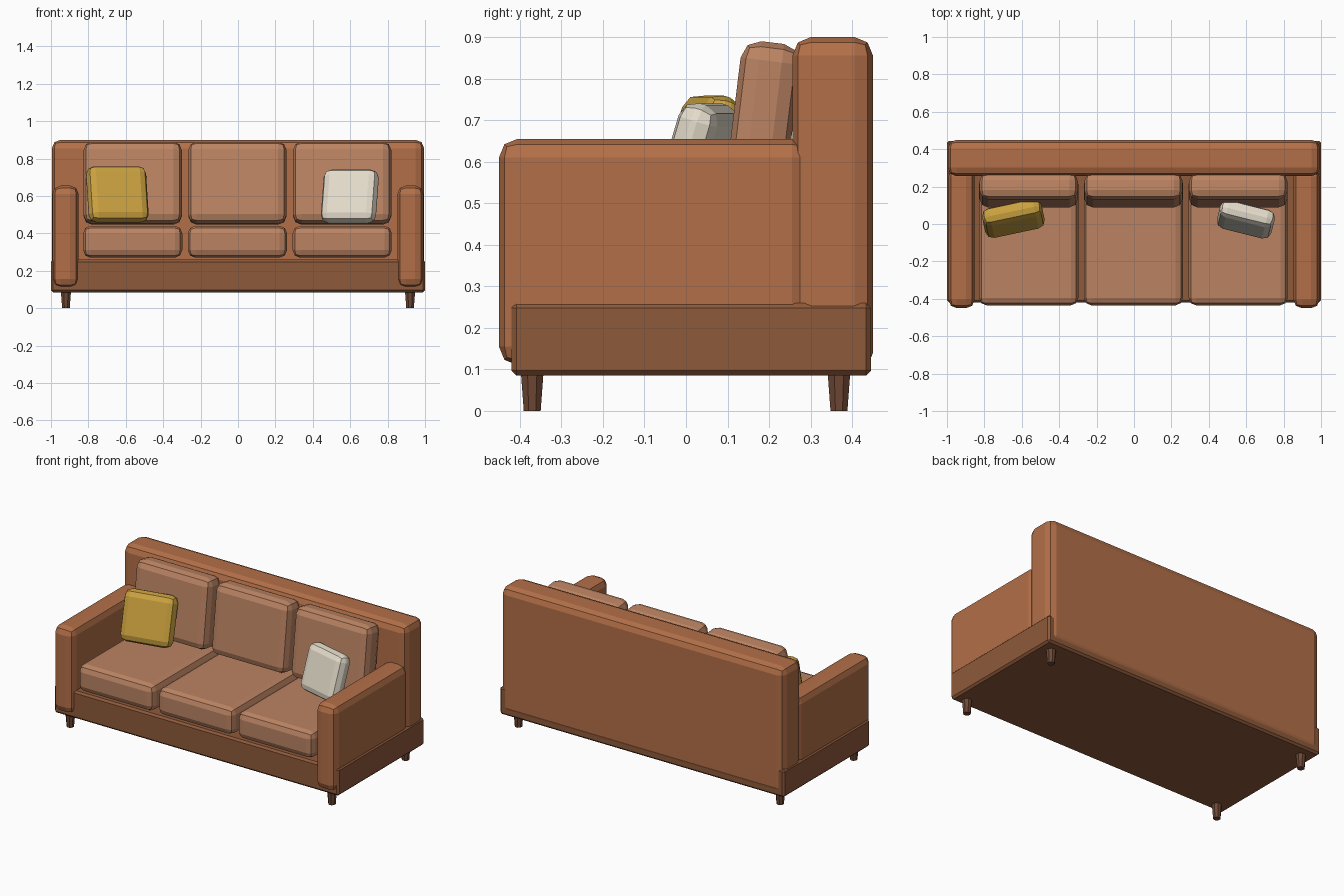
import bpy, bmesh
from math import radians, pi
from mathutils import Matrix

if "Cube" in bpy.data.objects:
    bpy.data.objects.remove(bpy.data.objects["Cube"])


def material(name, rgb):
    m = bpy.data.materials.new(name)
    m.diffuse_color = (*rgb, 1)
    m.use_nodes = True
    m.node_tree.nodes["Principled BSDF"].inputs["Base Color"].default_value = m.diffuse_color
    return m


LEATHER = material("leather", (0.45, 0.16, 0.065))
FRAME = material("dark_leather", (0.27, 0.10, 0.042))
CUSHION = material("cushion_leather", (0.50, 0.23, 0.125))
WOOD = material("wood", (0.16, 0.065, 0.035))
MUSTARD = material("mustard", (0.60, 0.36, 0.05))
CREAM = material("cream", (0.78, 0.72, 0.60))


def finish(bm, name, mat, loc, rot=(0, 0, 0)):
    me = bpy.data.meshes.new(name)
    bm.to_mesh(me)
    bm.free()
    ob = bpy.data.objects.new(name, me)
    bpy.context.collection.objects.link(ob)
    me.materials.append(mat)
    ob.location = loc
    ob.rotation_euler = [radians(a) for a in rot]
    return ob


def soft_box(name, mat, loc, size, bevel, segments=2, rot=(0, 0, 0)):
    bm = bmesh.new()
    bmesh.ops.create_cube(bm, size=1)
    bmesh.ops.scale(bm, vec=size, verts=bm.verts)
    bmesh.ops.bevel(bm, geom=bm.edges[:], offset=bevel, segments=segments,
                    profile=0.5, affect='EDGES')
    return finish(bm, name, mat, loc, rot)


# Base plinth and backrest
soft_box("base", FRAME, (0, 0.0125, 0.1725), (2.0, 0.865, 0.175), 0.012, 1)
soft_box("backrest", LEATHER, (0, 0.353, 0.4975), (1.99, 0.194, 0.805), 0.045)

# Arms and legs
for sx, side in ((-1, "left"), (1, "right")):
    soft_box(side + "_arm", LEATHER, (sx * 0.922, -0.075, 0.3825),
             (0.14, 0.75, 0.545), 0.045)
    for y, end in ((-0.37, "front"), (0.368, "back")):
        bm = bmesh.new()
        bmesh.ops.create_cone(bm, cap_ends=True, segments=8, radius1=0.022,
                              radius2=0.03, depth=0.1,
                              matrix=Matrix.Rotation(pi / 8, 4, 'Z'))
        finish(bm, f"{side}_{end}_leg", WOOD, (sx * 0.92, y, 0.05))

# Seat and back cushions
for i, x in enumerate((-0.563, -0.003, 0.557)):
    soft_box(f"seat_cushion_{i + 1}", CUSHION, (x, -0.09, 0.355),
             (0.53, 0.69, 0.17), 0.04)
    soft_box(f"back_cushion_{i + 1}", CUSHION, (x, 0.182, 0.668),
             (0.525, 0.145, 0.44), 0.045, rot=(-7, 0, 0))

# Throw pillows
soft_box("mustard_pillow", MUSTARD, (-0.645, 0.03, 0.608),
         (0.325, 0.10, 0.31), 0.042, rot=(-17, 0, 12))
soft_box("cream_pillow", CREAM, (0.598, 0.025, 0.597),
         (0.30, 0.10, 0.295), 0.042, rot=(-17, 0, -14))
